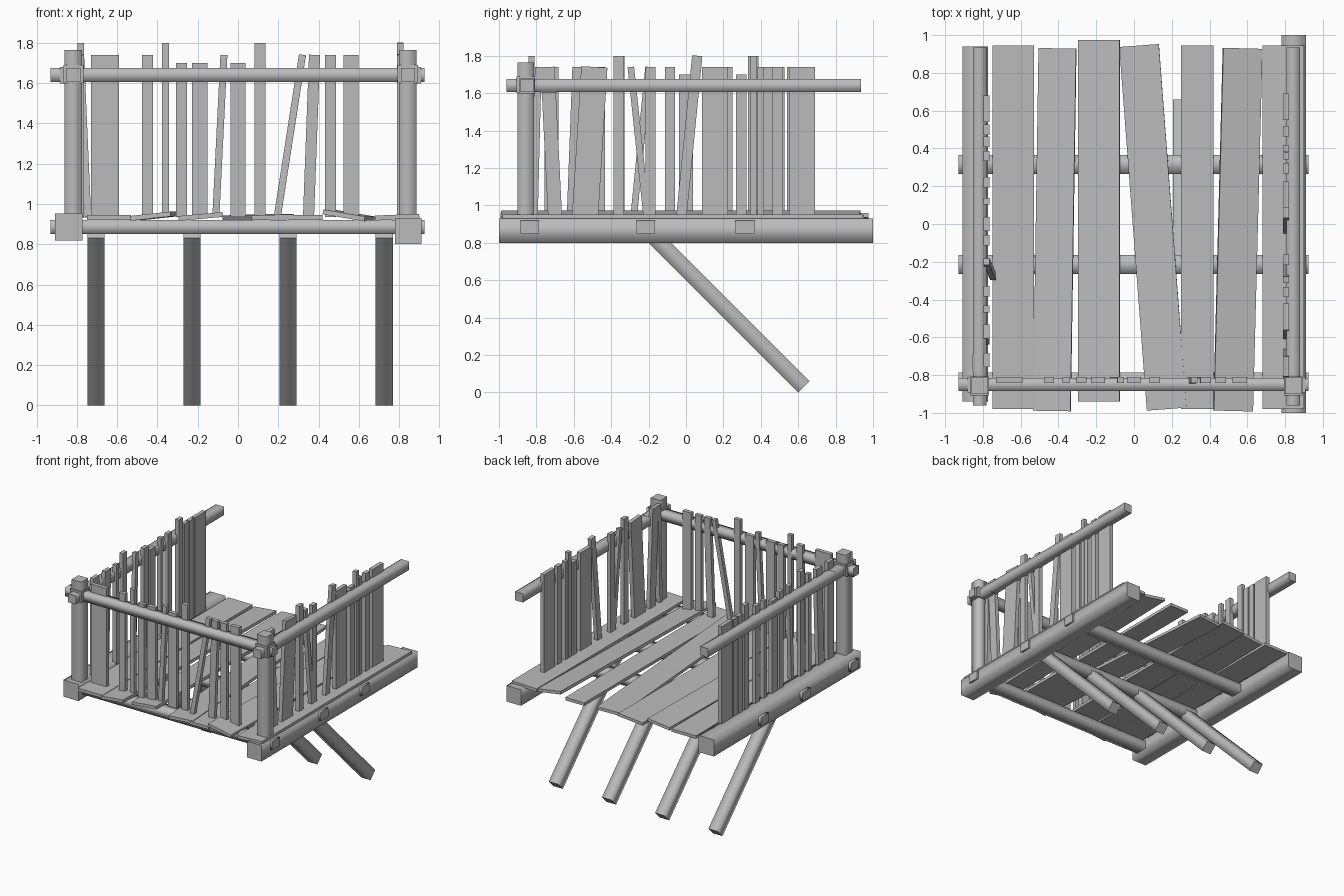
import bpy, bmesh
from mathutils import Vector

cube = bpy.data.objects.get("Cube")
if cube:
    bpy.data.objects.remove(cube, do_unlink=True)

grey = (0.5, 0.5, 0.5, 1)
wood = bpy.data.materials.new("grey_wood")
wood.use_nodes = True
wood.diffuse_color = grey
wood.node_tree.nodes["Principled BSDF"].inputs["Base Color"].default_value = grey

ACROSS = Vector((1, 0, 0))
ALONG = Vector((0, 1, 0))
UP = Vector((0, 0, 1))


def bar(name, start, end, width, depth, side=ACROSS, smooth=False):
    """Box from start to end; width runs along side, depth runs across it."""
    start, end = Vector(start), Vector(end)
    direction = (end - start).normalized()
    half_width = (side - direction * side.dot(direction)).normalized() * width / 2
    half_depth = direction.cross(half_width).normalized() * depth / 2
    bm = bmesh.new()
    rings = []
    for centre in (start, end):
        corners = (-half_width - half_depth, half_width - half_depth,
                   half_width + half_depth, half_depth - half_width)
        rings.append([bm.verts.new(centre + corner) for corner in corners])
    first, last = rings
    caps = [bm.faces.new(first), bm.faces.new(last)]
    for i in range(len(first)):
        face = bm.faces.new((first[i - 1], first[i], last[i], last[i - 1]))
        face.smooth = smooth
    for cap in caps:
        for edge in cap.edges:
            edge.smooth = False
    bmesh.ops.recalc_face_normals(bm, faces=bm.faces)
    mesh = bpy.data.meshes.new(name)
    bm.to_mesh(mesh)
    bm.free()
    mesh.materials.append(wood)
    obj = bpy.data.objects.new(name, mesh)
    bpy.context.collection.objects.link(obj)


def beam(name, start, end, width, depth, side=ACROSS):
    """Bar with softly shaded long faces and crisp ends."""
    bar(name, start, end, width, depth, side, smooth=True)


# Long side beams
beam("left_beam", (0.845, -1, 0.865), (0.845, 1, 0.865), 0.13, 0.13)
beam("right_beam", (-0.84, -0.94, 0.885), (-0.84, 0.94, 0.885), 0.135, 0.135)

# Cross beams under the deck
for y in (-0.835, -0.215, 0.315):
    beam("cross_beam", (-0.93, y, 0.885), (0.925, y, 0.885), 0.1, 0.07, ALONG)

# Diagonal support legs, evenly spaced
leg_gap = 0.477
for i in range(4):
    x = leg_gap * i - 0.705
    beam("support_leg", (x, 0.63, 0.03), (x, -0.2, 0.86), 0.085, 0.085)


def plank(x, width, front=-0.98, back=0.945, skew=0, roll=0):
    """Deck board; skew shifts its ends sideways, roll tips it on its long axis."""
    height = 0.932 + abs(roll) / 15
    bar("deck_plank", (x - skew, front, height), (x + skew, back, height),
        width, 0.024, ACROSS + UP * roll)


# Deck planks, from right to left
plank(-0.64, 0.22)
plank(-0.42, 0.2, front=-0.99, back=0.93, skew=0.015, roll=0.11)
plank(-0.185, 0.22, front=-0.94, back=0.975, roll=0.09)
plank(0.1, 0.21, skew=-0.073, roll=0.03)
plank(0.335, 0.17)
plank(0.55, 0.21, front=-0.99, back=0.93, skew=0.025, roll=-0.17)
plank(0.79, 0.22, roll=0.04)

# Corner posts, side rails and the collars that bind them
post_y, rail_z, rail_size = -0.857, 1.64, 0.07
for side, x in (("left", 0.843), ("right", -0.817)):
    beam(side + "_post", (x, post_y, 0.92), (x, post_y, 1.765), 0.087, 0.087)
    bar(side + "_collar", (x, post_y, 1.6), (x, post_y, 1.69), 0.1, 0.1)
    beam(side + "_rail", (x, -0.96, rail_z), (x, 0.935, rail_z), rail_size, rail_size)
    beam(side + "_rail_joint", (x, -0.78, rail_z), (x, -0.69, rail_z), 0.074, 0.074)

# Front rail with a cap beside each post
beam("front_rail", (-0.93, -0.85, rail_z), (0.925, -0.85, rail_z), rail_size, rail_size, ALONG)
for x in (-0.87, 0.895):
    cap = Vector((x, -0.85, rail_z))
    bar("front_rail_cap", cap - ACROSS / 80, cap + ACROSS / 80, 0.082, 0.082, ALONG)

# Picket widths and top heights
thin, narrow, broad, wide = 0.035, 0.055, 0.075, 0.14
short, level, tall = 1.7, 1.74, 1.8


def picket(name, row, direction, place, width=narrow, top=level, lean=0, inward=0):
    """Upright board at a place along a row; lean and inward shift its ends."""
    foot = row + direction * place + UP * 0.935
    head = row + direction * (place + lean) + UP * top
    inside = direction.cross(UP) * inward
    bar(name, foot + inside, head, width, 0.032, direction)


front_row = Vector((0, -0.825, 0))
left_row = ACROSS * 0.805
right_row = ACROSS * -0.78

# Front pickets
for place, width, top in (
        (-0.66, wide, level), (-0.45, narrow, level), (-0.36, thin, tall),
        (-0.28, narrow, short), (-0.19, broad, short), (0, broad, short),
        (0.11, narrow, tall), (0.46, narrow, level), (0.56, broad, level)):
    picket("front_picket", front_row, ACROSS, place, width, top)
picket("front_leaning_picket", front_row, ACROSS, -0.11, thin, lean=0.04)
picket("front_leaning_picket", front_row, ACROSS, 0.195, thin, lean=0.125, inward=0.03)
picket("front_leaning_picket", front_row, ACROSS, 0.35, lean=0.03)

# Left pickets
for place, width, top in (
        (0.62, wide, level), (0.49, narrow, level), (0.4, thin, level),
        (0.36, thin, tall), (0.295, narrow, short), (0.155, wide, level),
        (-0.19, narrow, level), (-0.36, narrow, tall)):
    picket("left_picket", left_row, ALONG, place, width, top)
picket("left_leaning_picket", left_row, ALONG, -0.025, narrow, tall, lean=0.085)
picket("left_leaning_picket", left_row, ALONG, -0.21, thin, lean=-0.085)
picket("left_leaning_picket", left_row, ALONG, -0.54, wide, lean=0.05)
picket("left_leaning_picket", left_row, ALONG, -0.7, broad, lean=-0.04)
picket("left_leaning_picket", left_row, ALONG, -0.81, thin, lean=0.02)

# Right pickets
for place, width, top in (
        (0.61, wide, level), (0.5, narrow, level), (0.435, narrow, level),
        (0.36, narrow, tall), (0.22, narrow, level), (0.12, thin, level),
        (0, broad, short), (-0.085, narrow, level), (-0.355, narrow, tall),
        (-0.45, thin, level), (-0.72, broad, level)):
    picket("right_picket", right_row, ALONG, place, width, top)
picket("right_leaning_picket", right_row, ALONG, -0.28, thin, lean=0.08, inward=0.035)
picket("right_leaning_picket", right_row, ALONG, -0.6, broad, lean=0.03)
